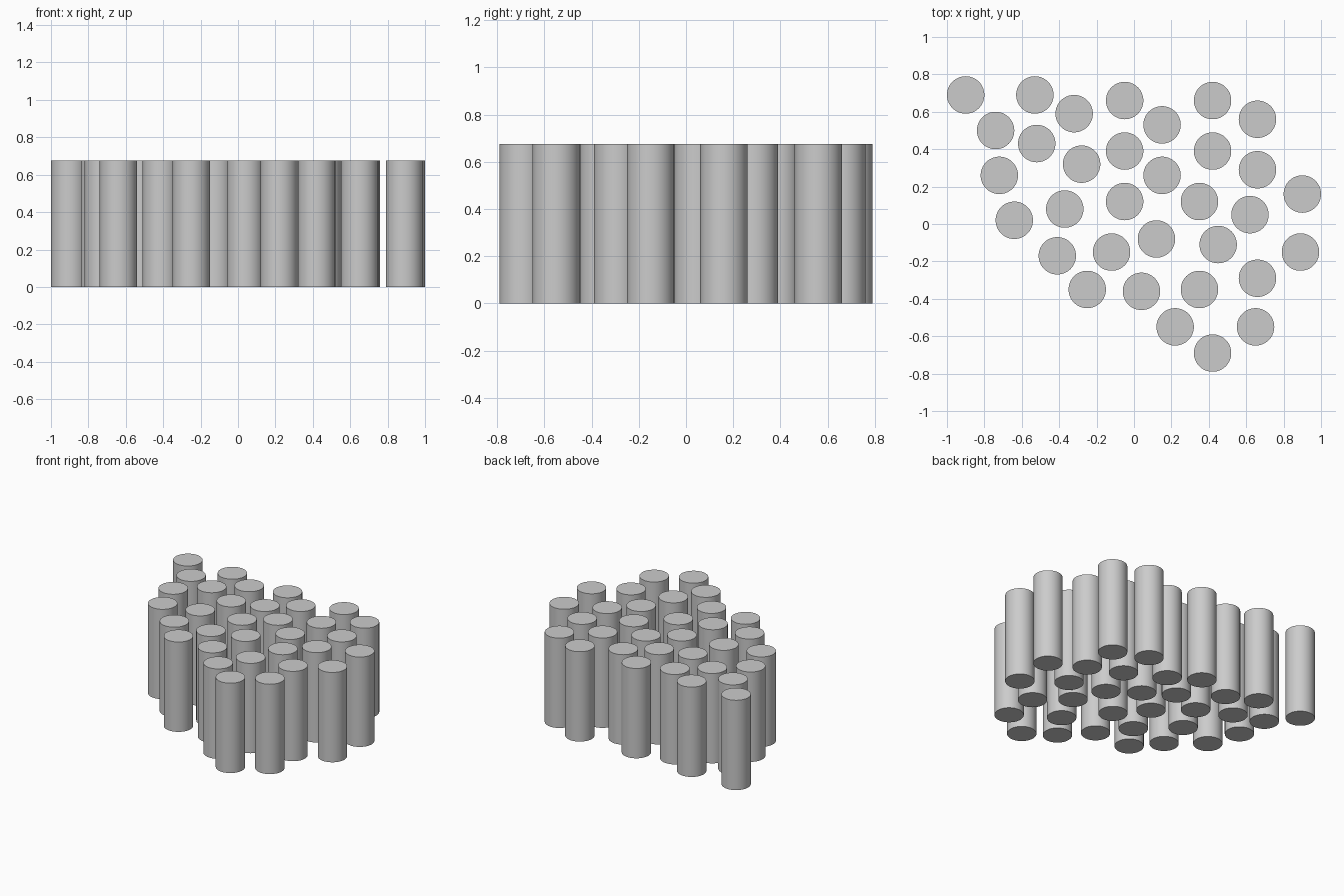
import bpy

# Clear the default cube only
default_cube = bpy.data.objects.get("Cube")
if default_cube:
    bpy.data.objects.remove(default_cube, do_unlink=True)

RADIUS = 0.1
HEIGHT = 0.675
SIDES = 64

# One plain grey for every post
grey = bpy.data.materials.new("plain grey")
grey.use_nodes = True
colour = (0.6, 0.6, 0.6, 1.0)
grey.diffuse_color = colour
grey.node_tree.nodes["Principled BSDF"].inputs["Base Color"].default_value = colour


def add_post(number, x, y):
    """Stand one smooth round post with flat caps on the ground."""
    bpy.ops.mesh.primitive_cylinder_add(
        vertices=SIDES, radius=RADIUS, depth=HEIGHT, location=(x, y, HEIGHT / 2))
    post = bpy.context.object
    post.name = f"post_{number}"
    post.data.materials.append(grey)
    bpy.ops.object.shade_smooth_by_angle()
    return post


# Irregular cluster of posts, listed as rows: y of each post beside its x
back_row = [(-.9, .69), (-.53, .69), (-.32, .59), (-.05, .66),
            (.15, .53), (.42, .66), (.66, .56)]
upper_row = [(-.74, .5), (-.52, .43), (-.28, .32), (-.05, .39),
             (.15, .26), (.42, .39), (.66, .29)]
middle_row = [(-.72, .26), (-.64, .02), (-.37, .08), (-.05, .12),
              (.35, .12), (.62, .05), (.9, .16)]
lower_row = [(-.41, -.17), (-.12, -.15), (.12, -.08), (.45, -.11), (.89, -.15)]
front_row = [(-.25, -.35), (.04, -.36), (.35, -.35), (.66, -.29),
             (.22, -.55), (.42, -.69), (.65, -.55)]

all_posts = back_row + upper_row + middle_row + lower_row + front_row
for number, (x, y) in enumerate(all_posts, start=1):
    add_post(number, x, y)
